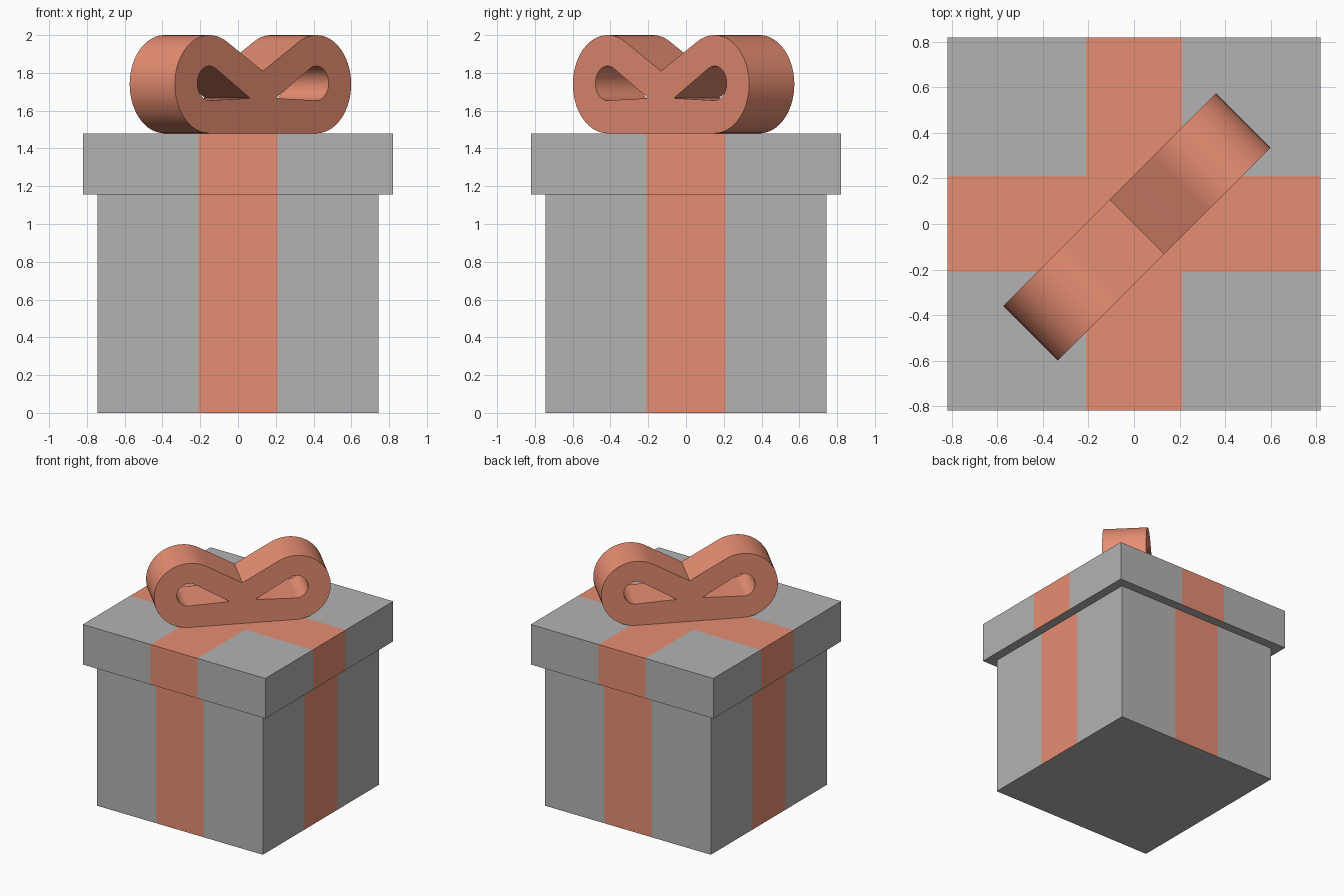
import bpy, bmesh, math
from mathutils import Matrix, Vector

if "Cube" in bpy.data.objects:
    bpy.data.objects.remove(bpy.data.objects["Cube"])

RIBBON = bpy.data.materials.new("ribbon")
RIBBON.diffuse_color = (0.8, 0.27, 0.17, 1)
RIBBON.use_nodes = True
RIBBON.node_tree.nodes["Principled BSDF"].inputs["Base Color"].default_value = RIBBON.diffuse_color
PAPER = bpy.data.materials.new("paper")
PAPER.diffuse_color = (0.45, 0.45, 0.45, 1)
PAPER.use_nodes = True
PAPER.node_tree.nodes["Principled BSDF"].inputs["Base Color"].default_value = PAPER.diffuse_color
BAND = 0.21


def wrapped_box(name, half, z0, z1, cross_on_top):
    """Box cut along the ribbon edges, with the ribbon faces coloured flush."""
    bm = bmesh.new()
    bmesh.ops.create_cube(bm, size=1, matrix=Matrix.Translation((0, 0, (z0 + z1) / 2))
                          @ Matrix.Diagonal((2 * half, 2 * half, z1 - z0, 1)))
    for axis in (Vector((1, 0, 0)), Vector((0, 1, 0))):
        for side in (-BAND, BAND):
            bmesh.ops.bisect_plane(bm, geom=bm.verts[:] + bm.edges[:] + bm.faces[:],
                                   plane_co=axis * side, plane_no=axis)
    bm.normal_update()
    for f in bm.faces:
        c, n = f.calc_center_median(), f.normal
        in_band = min(abs(c.x), abs(c.y)) < BAND
        if in_band and (abs(n.z) < 0.5 or (n.z > 0.5 and cross_on_top)):
            f.material_index = 1
    me = bpy.data.meshes.new(name)
    bm.to_mesh(me)
    bm.free()
    me.materials.append(PAPER)
    me.materials.append(RIBBON)
    ob = bpy.data.objects.new(name, me)
    bpy.context.collection.objects.link(ob)


def arc(cx, cy, r, a0, a1, n=40):
    return [(cx + r * math.cos(a0 + (a1 - a0) * i / n),
             cy + r * math.sin(a0 + (a1 - a0) * i / n)) for i in range(n + 1)]


def tangent_angles(cx, cy, r, px, py):
    """Start and end angles of the arc that is tangent to lines from a tip."""
    phi = math.atan2(py - cy, px - cx)
    a = math.acos(r / math.hypot(px - cx, py - cy))
    return phi + a, phi - a


def mirrored(pts):
    return [(-x, y) for x, y in reversed(pts)]


# gift box and lid
wrapped_box("box_body", 0.745, 0, 1.155, False)
wrapped_box("box_lid", 0.82, 1.155, 1.48, True)

# bow outline: two round loops, flat underside, notch on top
R, CX, CZ = 0.26, 0.40, 1.74
NOTCH = (0, 1.81)
top = tangent_angles(CX, CZ, R, *NOTCH)[1] % (2 * math.pi)
loop = arc(CX, CZ, R, -math.pi / 2, top)
outline = loop + [NOTCH] + mirrored(loop)

# teardrop openings
tip = (0.096, 1.666)
a0, a1 = tangent_angles(0.40, 1.745, 0.091, *tip)
hole = [tip] + arc(0.40, 1.745, 0.091, a0, a1 + 2 * math.pi)

curve = bpy.data.curves.new("bow", 'CURVE')
curve.dimensions = '2D'
curve.fill_mode = 'BOTH'
curve.extrude = 0.169
for pts in (outline, hole, mirrored(hole)):
    s = curve.splines.new('POLY')
    s.points.add(len(pts) - 1)
    for p, (x, y) in zip(s.points, pts):
        p.co = (x, y, 0, 1)
    s.use_cyclic_u = True
bow = bpy.data.objects.new("bow", curve)
bpy.context.collection.objects.link(bow)

# stand the bow up across the diagonal of the lid
k = math.sqrt(0.5)
bow.matrix_world = Matrix(((k, 0, k, 0.018 * k), (k, 0, -k, -0.018 * k),
                           (0, 1, 0, 0), (0, 0, 0, 1)))
bpy.ops.object.select_all(action='DESELECT')
bow.select_set(True)
bpy.context.view_layer.objects.active = bow
bpy.ops.object.convert(target='MESH')
bow = bpy.context.object
bm = bmesh.new()
bm.from_mesh(bow.data)
bmesh.ops.remove_doubles(bm, verts=bm.verts[:], dist=1e-4)
bmesh.ops.recalc_face_normals(bm, faces=bm.faces[:])
bm.to_mesh(bow.data)
bm.free()
bow.data.materials.clear()
bow.data.materials.append(RIBBON)
bpy.ops.object.shade_smooth_by_angle(angle=math.radians(30))
